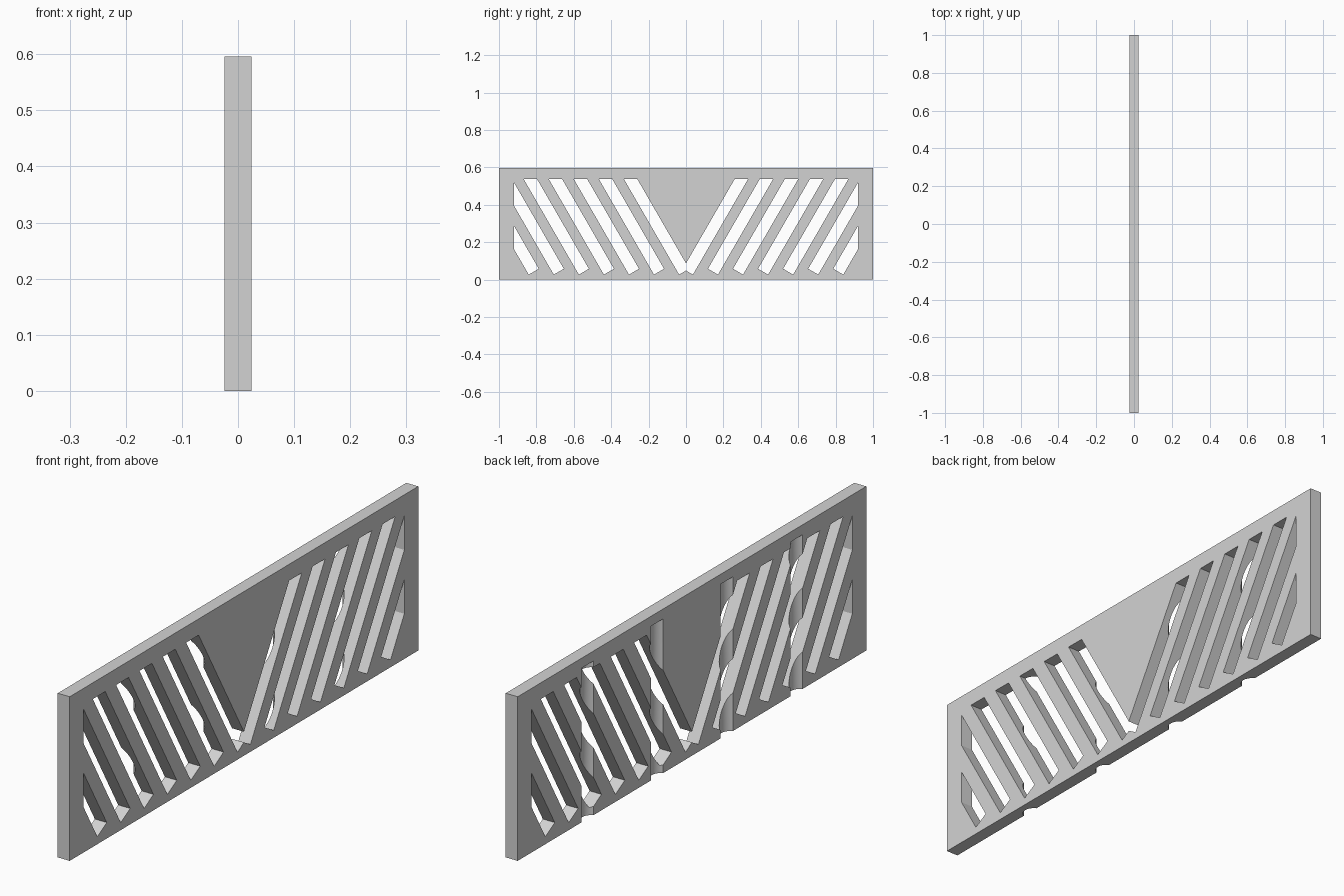
import bpy, bmesh, math
from mathutils import Vector

HALF_X, HEIGHT = 0.024, 0.596
SLOT_END, SLOT_TOP = 0.92, 0.537      # frame limits of the slotted area
PITCH, SLOT_WIDTH, SLOT_FOOT = 0.134, 0.062, 0.027
GROOVE_HALF, GROOVE_DEPTH, GROOVE_TOP = 0.035, 0.022, 0.56

cube = bpy.data.objects.get("Cube")
if cube:
    bpy.data.objects.remove(cube, do_unlink=True)

grey = bpy.data.materials.new("light grey")
grey.use_nodes = True
colour = (0.65, 0.65, 0.65, 1)
grey.diffuse_color = colour
grey.node_tree.nodes["Principled BSDF"].inputs["Base Color"].default_value = colour


def clip(points, axis, limit):
    """Keep the part of a polygon below a limit on one axis."""
    kept = []
    for a, b in zip(points, points[1:] + points[:1]):
        if a[axis] <= limit:
            kept.append(a)
        if (a[axis] <= limit) != (b[axis] <= limit):
            kept.append(a.lerp(b, (limit - a[axis]) / (b[axis] - a[axis])))
    return kept


def prisms(name, outlines, sweep):
    """Sweep each closed outline into a solid."""
    bm = bmesh.new()
    for outline in outlines:
        face = bm.faces.new([bm.verts.new(p) for p in outline])
        swept = bmesh.ops.extrude_face_region(bm, geom=[face])["geom"]
        verts = [g for g in swept if isinstance(g, bmesh.types.BMVert)]
        bmesh.ops.translate(bm, vec=sweep, verts=verts)
    bmesh.ops.recalc_face_normals(bm, faces=bm.faces)
    mesh = bpy.data.meshes.new(name)
    bm.to_mesh(mesh)
    bm.free()
    obj = bpy.data.objects.new(name, mesh)
    bpy.context.collection.objects.link(obj)
    return obj


def cut(target, cutter):
    cutter.hide_render = True
    mod = target.modifiers.new("cut", 'BOOLEAN')
    mod.operation, mod.solver, mod.object = 'DIFFERENCE', 'EXACT', cutter
    bpy.context.view_layer.objects.active = target
    bpy.ops.object.modifier_apply(modifier=mod.name)
    bpy.data.objects.remove(cutter, do_unlink=True)


# Flat rectangular panel
panel = prisms("slatted_panel",
               [[(-HALF_X, y, z) for y, z in ((-1, 0), (1, 0), (1, HEIGHT), (-1, HEIGHT))]],
               (2 * HALF_X, 0, 0))

# Slanted slots fanning out from the middle, mirrored on both halves
along = Vector((math.cos(math.radians(60)), math.sin(math.radians(60))))
across = Vector((-along.y, along.x)) * SLOT_WIDTH
slots = []
for k in range(7):
    foot = Vector((0.037 + k * PITCH, SLOT_FOOT))
    shape = [foot, foot + along, foot + along + across, foot + across]
    slots.append(clip(clip(shape, 1, SLOT_TOP), 0, SLOT_END))
for side in (1, -1):
    outlines = [[(-0.1, side * p.x, p.y) for p in s] for s in slots]
    cut(panel, prisms("slot_cutter", outlines, (0.2, 0, 0)))

# Shallow round grooves up one face, open at the bottom
radius = (GROOVE_HALF ** 2 + GROOVE_DEPTH ** 2) / (2 * GROOVE_DEPTH)
centre_x = -HALF_X + GROOVE_DEPTH - radius
rounds = [[(centre_x + radius * math.cos(a), y + radius * math.sin(a), -0.05)
           for a in (math.tau * i / 48 for i in range(48))]
          for y in (-0.6, -0.2, 0.2, 0.6)]
cut(panel, prisms("groove_cutter", rounds, (0, 0, GROOVE_TOP + 0.05)))

# Finish
panel.data.materials.clear()
panel.data.materials.append(grey)
bpy.ops.object.select_all(action='DESELECT')
panel.select_set(True)
bpy.context.view_layer.objects.active = panel
bpy.ops.object.shade_smooth_by_angle(angle=math.radians(25))
